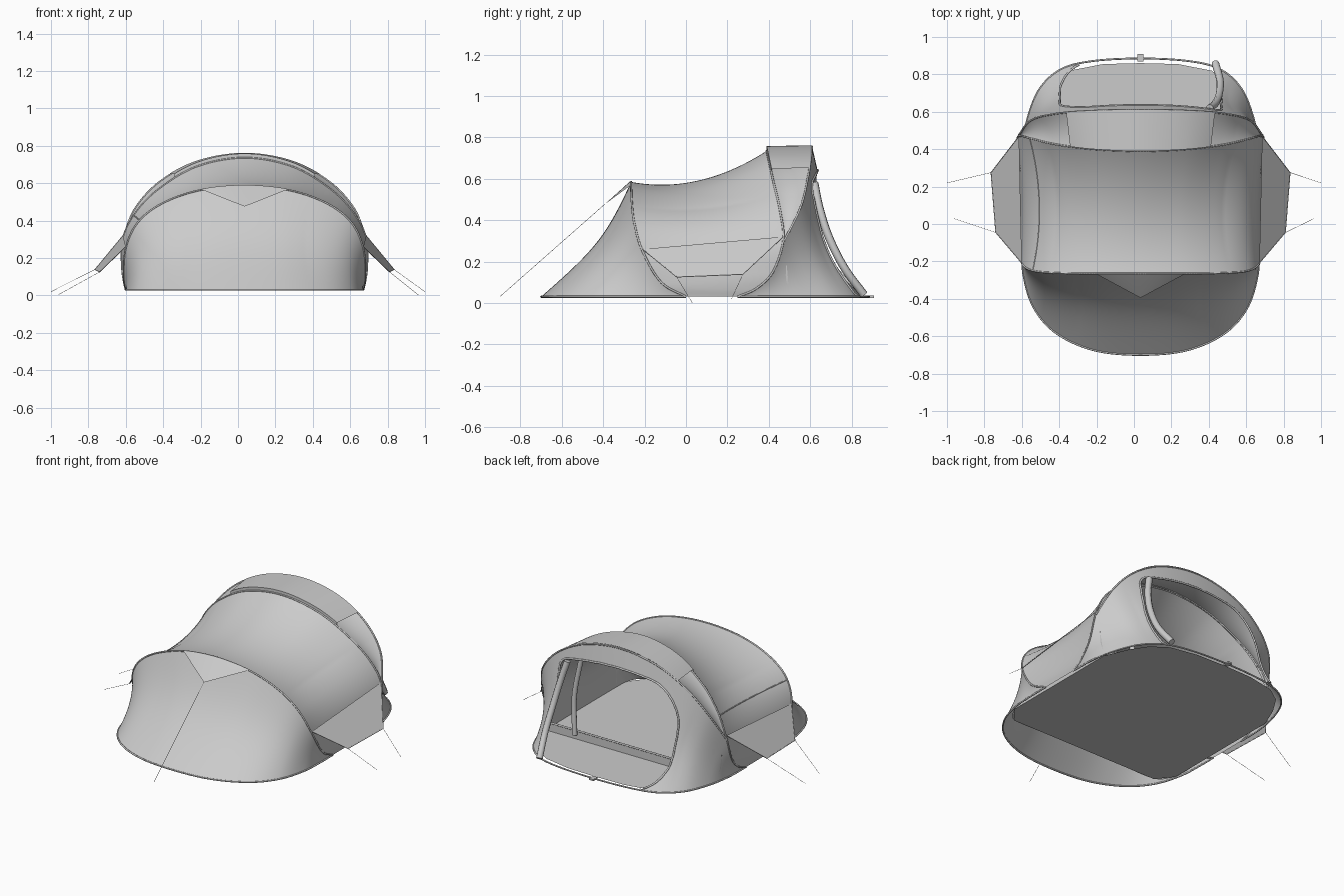
import bpy, bmesh, math
from mathutils import Vector
from mathutils.bvhtree import BVHTree

if "Cube" in bpy.data.objects:
    bpy.data.objects.remove(bpy.data.objects["Cube"])

CX = 0.035   # tent centre line
G = 0.03     # ground hem height


def spline(pts, n):
    """Smooth curve through pts, resampled evenly by length."""
    p = [Vector(q) for q in pts]
    p = [2 * p[0] - p[1]] + p + [2 * p[-1] - p[-2]]
    fine = []
    for i in range(1, len(p) - 2):
        a, b, c, d = p[i - 1:i + 3]
        for k in range(24):
            t = k / 24
            fine.append(0.5 * (2 * b + (c - a) * t + (2 * a - 5 * b + 4 * c - d) * t * t
                               + (3 * b - a - 3 * c + d) * t ** 3))
    fine.append(p[-2])
    acc = [0]
    for a, b in zip(fine, fine[1:]):
        acc.append(acc[-1] + (b - a).length)
    out, j = [], 0
    for i in range(n + 1):
        s = acc[-1] * i / n
        while j < len(fine) - 2 and acc[j + 1] < s:
            j += 1
        f = (s - acc[j]) / max(acc[j + 1] - acc[j], 1e-9)
        out.append(fine[j].lerp(fine[j + 1], min(f, 1)))
    return out


def arch(half, n=80):
    """Mirror a half profile (centre to side) into a full arch."""
    left = [(-x, y, z) for x, y, z in reversed(half[1:])]
    return [v + Vector((CX, 0, 0)) for v in spline(left + half, n)]


def mesh(name, verts, faces, smooth=True):
    me = bpy.data.meshes.new(name)
    me.from_pydata([tuple(v) for v in verts], [], faces)
    bm = bmesh.new()
    bm.from_mesh(me)
    bmesh.ops.remove_doubles(bm, verts=bm.verts, dist=1e-5)
    bmesh.ops.recalc_face_normals(bm, faces=bm.faces)
    bm.to_mesh(me)
    bm.free()
    for f in me.polygons:
        f.use_smooth = smooth
    ob = bpy.data.objects.new(name, me)
    bpy.context.collection.objects.link(ob)
    return ob


def loft_rows(c0, c1, m, sag=0, pivot=None):
    """Rows of points between two curves, pulled inward like taut fabric."""
    rows = []
    for i in range(m + 1):
        v = i / m
        row = []
        for a, b in zip(c0, c1):
            p = a.lerp(b, v)
            w = min(max((max(a.z, b.z) - G) / 0.5, 0), 1) ** 1.5
            if sag:
                to = Vector((CX, p.y if pivot[0] is None else pivot[0], pivot[1])) - p
                p = p + to.normalized() * sag * w * 4 * v * (1 - v)
            row.append(p)
        rows.append(row)
    return rows


def grid(name, rows, keep=None):
    n = len(rows[0])
    verts = [p for r in rows for p in r]
    faces = [(i * n + j, i * n + j + 1, (i + 1) * n + j + 1, (i + 1) * n + j)
             for i in range(len(rows) - 1) for j in range(n - 1)]
    if keep:
        faces = [f for f in faces if keep(sum((verts[k] for k in f), Vector()) / 4)]
    return mesh(name, verts, faces)


def tube(name, pts, r):
    cu = bpy.data.curves.new(name, 'CURVE')
    cu.dimensions = '3D'
    cu.bevel_depth, cu.bevel_resolution, cu.use_fill_caps = r, 2, True
    s = cu.splines.new('POLY')
    s.points.add(len(pts) - 1)
    for q, p in zip(s.points, pts):
        q.co = (*p, 1)
    ob = bpy.data.objects.new(name, cu)
    bpy.context.collection.objects.link(ob)
    return ob


def off(x, y, z):
    return Vector((CX + x, y, z))


# Hoop and ground profiles
N = 160
tail = [(.655, .42, .15), (.645, .34, .07), (.635, .25, G)]
a_half = [(0, .39, .735), (.25, .40, .69), (.45, .425, .575), (.58, .455, .445), (.652, .47, .30)]
b_half = [(0, .61, .755), (.25, .605, .715), (.45, .59, .61), (.585, .555, .465), (.652, .475, .30)]
f_half = [(0, -.265, .585), (.25, -.265, .56), (.45, -.262, .487), (.575, -.25, .385),
          (.635, -.21, .25), (.645, -.12, .1), (.635, 0, G)]
hoop_f = arch(f_half, N)
hoop_a = arch(a_half + tail, N)
hoop_b = arch(b_half, N)
back_top = arch(b_half + tail, N)
a_upper = arch(a_half, N)
ground_f = arch([(0, -.70, G), (.25, -.675, G), (.45, -.585, G), (.57, -.45, G),
                 (.625, -.28, G), (.635, -.12, G), (.635, 0, G)], N)
ground_b = arch([(0, .885, G), (.25, .872, G), (.42, .83, G), (.535, .73, G),
                 (.60, .58, G), (.63, .42, G), (.635, .25, G)], N)

# Fabric shells
body = loft_rows(hoop_f, hoop_a, 32, .068, (None, .1))
grid("body_shell", body)
grid("front_wall", loft_rows(hoop_f, ground_f, 32, .05, (0, .05)))
grid("canopy_vent", loft_rows(a_upper, hoop_b, 8, .015, (None, .2)))

# Back wall with door opening
back = loft_rows(back_top, ground_b, 90, .052, (.4, .1))


def in_door(p):
    x, top = p.x - CX, .64 - .35 * (p.x - CX) ** 2
    if not (-.43 < x < .43 and p.z < top and p.y > .5):
        return False
    r, rb = (.2, .16) if x < 0 else (.05, 0)
    dx = abs(x) - (.43 - r)
    if dx > 0 and p.z > top - r and dx ** 2 + (p.z - top + r) ** 2 > r * r:
        return False
    dx = abs(x) - (.43 - rb)
    return not (rb and dx > 0 and p.z < G + rb and dx ** 2 + (G + rb - p.z) ** 2 > rb * rb)


full = grid("back_wall", back)
tree = BVHTree.FromPolygons([v.co for v in full.data.vertices], [p.vertices for p in full.data.polygons])
bpy.data.objects.remove(full)
grid("back_wall", back, lambda p: not in_door(p))

# Door rim found by marching outward from the opening centre
rim = []
for k in range(121):
    a = -.62 + (math.pi + 1.34) * k / 120
    d, s = Vector((math.cos(a), 0, math.sin(a))), 0
    while s < .8 and in_door(off(0, 1, .33) + d * s) and (.33 + d.z * s) > G + .005:
        s += .002
    hit = tree.ray_cast(off(0, 2, .33) + d * s, Vector((0, -1, 0)))[0]
    if hit:
        rim.append(hit)
tube("door_rim", rim, .006)

# Visor over the canopy
sel = [i for i in range(N + 1) if abs(a_upper[i].x - CX) < .385]
up = Vector((0, 0, 1))
visor = loft_rows([a_upper[i] + up * .023 for i in sel], [hoop_b[i] + up * .007 for i in sel], 6)
grid("visor", visor)
grid("visor_front_edge", [[a_upper[i] for i in sel], visor[0]])

# Hoops and hems
for nm, c in (("front_hoop", hoop_f), ("rear_hoop", hoop_a), ("door_hoop", hoop_b),
              ("front_hem", ground_f), ("back_hem", ground_b)):
    tube(nm, c, .005)
seam = min(range(N // 2), key=lambda i: abs(body[16][i].x + .51))
tube("body_seam", [r[seam] for r in body], .003)

# Floor and door sill
half = [(0, -.41), (.53, -.41), (.61, -.31), (.61, .5), (.55, .64), (.48, .75), (.38, .82), (.2, .855), (0, .86)]
loop = [off(x, y, G) for x, y in half] + [off(-x, y, G) for x, y in half[-2:0:-1]]
mesh("floor", loop, [tuple(range(len(loop)))], False)
grid("inner_sill", [[off(x, .5, z) for x in (-.6, 0, .6)] for z in (G, .085)])
tube("sill_edge", [off(-.6, .5, .085), off(.6, .5, .085)], .006)

# Inner tent lining rising from the floor edge
in_f = arch([(0, -.25, .57), (.25, -.25, .545), (.45, -.245, .47), (.56, -.235, .37),
             (.61, -.22, .24), (.615, -.22, .1), (.61, -.22, G)], N)
in_a = arch([(0, .40, .715), (.25, .41, .67), (.44, .435, .555), (.56, .46, .43),
             (.625, .475, .30), (.625, .49, .15), (.61, .5, G)], N)
in_base = arch([(0, -.41, G), (.3, -.41, G), (.53, -.405, G), (.6, -.32, G), (.61, -.22, G)], N)
grid("inner_lining", loft_rows(in_f, in_a, 24, .072, (None, .1)))
grid("inner_front_wall", loft_rows(in_f, in_base, 16, .03, (0, .05)))

# Rolled door panels and toggle
tube("rolled_door", spline([(.435, .86, .04), (.46, .765, .17), (.455, .69, .32),
                            (.435, .645, .46), (.405, .62, .58)], 24), .02)
tube("inner_rolled_door", spline([(.43, .51, .06), (.44, .50, .3), (.40, .49, .54)], 16), .016)
bpy.ops.mesh.primitive_cube_add(size=1, location=(CX, .888, G))
toggle = bpy.context.object
toggle.name, toggle.scale = "hem_toggle", (.03, .04, .01)

# Front guy patch with its rope
patch = [p + Vector((0, -.005, .003)) for p in hoop_f if abs(p.x - CX) < .24]
apex = off(0, -.395, .475)
mesh("front_guy_patch", patch + [apex], [(i, i + 1, len(patch)) for i in range(len(patch) - 1)])
tube("front_rope", [apex, off(0, -.9, .03)], .001)

# Side flaps with ropes
for s, side in ((1, "right"), (-1, "left")):
    q = [off(s * x, y, z) for x, y, z in
         ((.65, .47, .32), (.80, .275, .138), (.775, -.045, .125), (.635, -.21, .26))]
    mesh(side + "_flap", q, [(0, 1, 2, 3)], False)
    tube(side + "_flap_edge", q, .002)
    tube(side + "_rear_rope", [q[1], Vector((s * .999, .22, .02))], .001)
    tube(side + "_front_rope", [q[2], Vector((s * .965, .03, .001))], .001)
